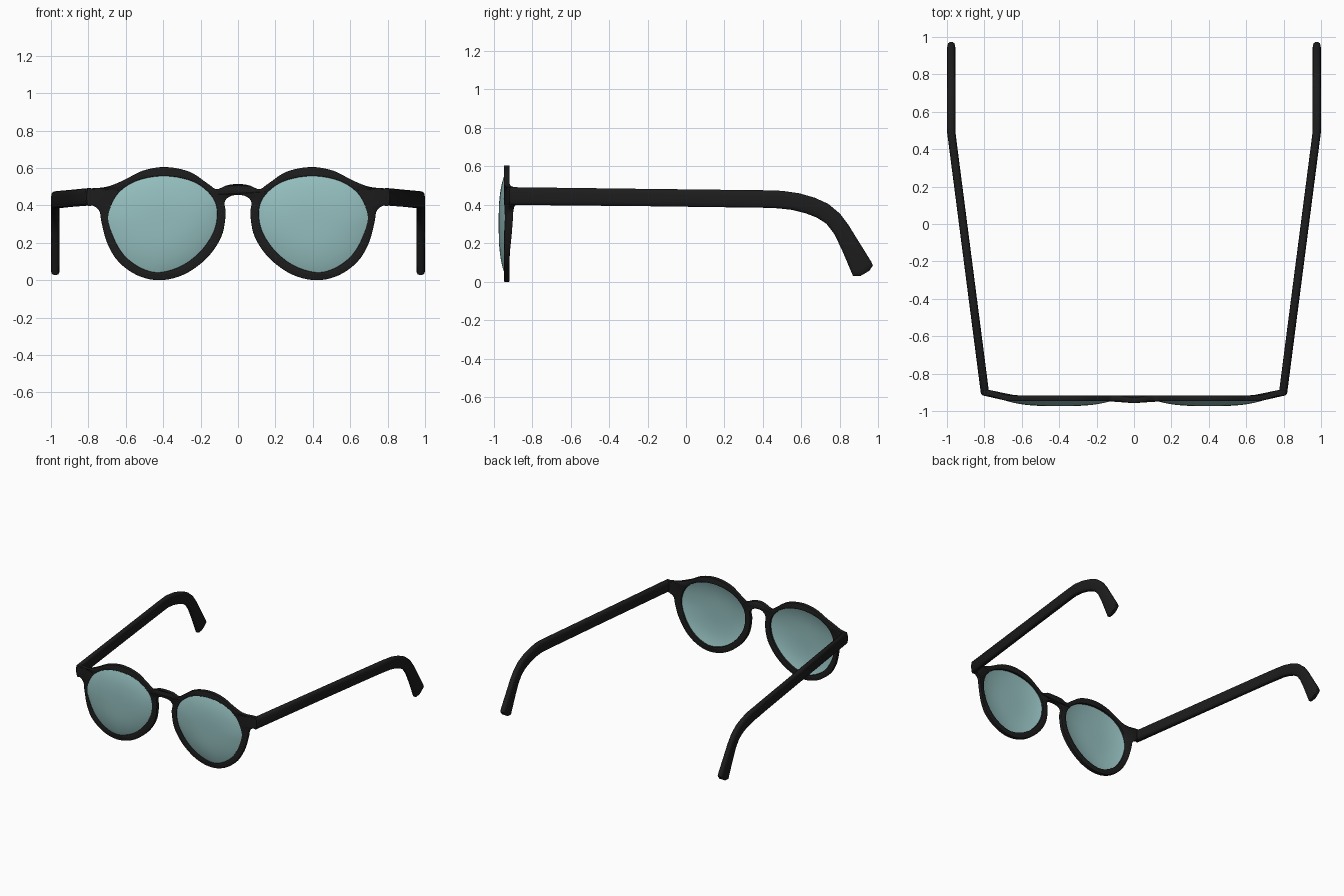
import bpy, bmesh, math
from mathutils import Vector

if "Cube" in bpy.data.objects:
    bpy.data.objects.remove(bpy.data.objects["Cube"])


def material(name, rgba):
    m = bpy.data.materials.new(name)
    m.diffuse_color = rgba
    m.use_nodes = True
    m.node_tree.nodes["Principled BSDF"].inputs["Base Color"].default_value = m.diffuse_color
    return m


BLACK = material("black_acetate", (0.012, 0.012, 0.012, 1))
TINT = material("tinted_lens", (0.30, 0.52, 0.52, 0.75))


def smooth_loop(pts, n=5):
    """Closed Catmull-Rom curve through 2D points."""
    p = [Vector(q) for q in pts]
    out = []
    for i in range(len(p)):
        a, b, c, d = (p[(i + k) % len(p)] for k in (-1, 0, 1, 2))
        for j in range(n):
            t = j / n
            out.append(0.5 * (2 * b + (c - a) * t + (2 * a - 5 * b + 4 * c - d) * t * t
                              + (3 * b - a - 3 * c + d) * t ** 3))
    return out


def finish(name, mesh, mat, angle=40):
    ob = bpy.data.objects.new(name, mesh)
    bpy.context.collection.objects.link(ob)
    mesh.materials.clear()
    mesh.materials.append(mat)
    bpy.ops.object.select_all(action='DESELECT')
    ob.select_set(True)
    bpy.context.view_layer.objects.active = ob
    bpy.ops.object.shade_smooth_by_angle(angle=math.radians(angle))
    return ob


def loft(rings, closed_start=True, closed_end=True):
    bm = bmesh.new()
    vs = [[bm.verts.new(p) for p in r] for r in rings]
    n = len(vs[0])
    for a, b in zip(vs, vs[1:]):
        for i in range(n):
            bm.faces.new((a[i], a[(i + 1) % n], b[(i + 1) % n], b[i]))
    if closed_start:
        bm.faces.new(vs[0])
    if closed_end:
        bm.faces.new(vs[-1])
    bmesh.ops.recalc_face_normals(bm, faces=bm.faces)
    me = bpy.data.meshes.new("loft")
    bm.to_mesh(me)
    bm.free()
    return me


# Outlines in the front plane (x, z), right half
LENS = [(0.39, 0.557), (0.54, 0.532), (0.645, 0.46), (0.69, 0.35), (0.67, 0.24), (0.61, 0.135),
        (0.52, 0.066), (0.42, 0.042), (0.30, 0.078), (0.20, 0.155), (0.13, 0.26), (0.112, 0.37),
        (0.145, 0.455), (0.24, 0.527)]
OUTER = [(0.06, 0.507), (0.115, 0.487), (0.16, 0.515), (0.26, 0.58), (0.39, 0.605), (0.51, 0.585),
         (0.61, 0.535), (0.70, 0.50), (0.785, 0.491), (0.806, 0.485), (0.806, 0.402),
         (0.775, 0.398), (0.741, 0.37), (0.73, 0.31), (0.70, 0.20), (0.64, 0.10), (0.54, 0.027),
         (0.42, 0.0), (0.29, 0.03), (0.17, 0.115), (0.09, 0.23), (0.066, 0.35), (0.072, 0.415),
         (0.045, 0.447)]

# Frame front: one filled outline with two lens openings
outline = ([(0, 0.515)] + OUTER + [(0, 0.456)] + [(-x, z) for x, z in reversed(OUTER)])
hole = smooth_loop(LENS)
cu = bpy.data.curves.new("front_outline", 'CURVE')
cu.dimensions = '2D'
cu.fill_mode = 'BOTH'
B = 0.004
cu.extrude, cu.bevel_depth, cu.bevel_resolution, cu.offset = 0.0115, B, 1, -B
for loop in (smooth_loop(outline), hole, [Vector((-p.x, p.y)) for p in hole]):
    s = cu.splines.new('POLY')
    s.points.add(len(loop) - 1)
    for q, p in zip(s.points, loop):
        q.co = (p.x, p.y, 0, 1)
    s.use_cyclic_u = True
tmp = bpy.data.objects.new("front_outline", cu)
bpy.context.collection.objects.link(tmp)
bpy.context.view_layer.update()
dg = bpy.context.evaluated_depsgraph_get()
me = bpy.data.meshes.new_from_object(tmp.evaluated_get(dg))
bpy.data.objects.remove(tmp)
for v in me.vertices:
    x, z, d = v.co
    ax = abs(x)
    t = min(max((ax - 0.66) / 0.13, 0), 1)
    # end pieces sweep back, bridge bows forward
    y = -0.932 + 0.03 * t * t * (3 - 2 * t) - 0.01 * max(0, math.cos(min(ax / 0.07, 1) * math.pi / 2))
    v.co = (x, y - d, z)
bm = bmesh.new()
bm.from_mesh(me)
bmesh.ops.remove_doubles(bm, verts=bm.verts, dist=1e-5)
bmesh.ops.recalc_face_normals(bm, faces=bm.faces)
bm.to_mesh(me)
bm.free()
finish("frame_front", me, BLACK)

# Lenses: thin shells domed forward
C = Vector((0.40, 0.305))


def lens_ring(side, s, y0):
    y = y0 - 0.032 * (1 - s ** 3)
    return [(side * (C.x + (p.x - C.x) * s * 1.015), y, C.y + (p.y - C.y) * s * 1.015) for p in hole]


# Temples: (y, top z, bottom z, lean) stations, rounded section
STATIONS = [((-0.918, 0.485), (-0.918, 0.405)), ((-0.908, 0.492), (-0.908, 0.40)),
            ((-0.2, 0.483), (-0.2, 0.393)), ((0.40, 0.476), (0.40, 0.385)),
            ((0.50, 0.473), (0.48, 0.382)), ((0.59, 0.46), (0.55, 0.374)),
            ((0.67, 0.437), (0.62, 0.357)), ((0.74, 0.405), (0.68, 0.334)),
            ((0.80, 0.355), (0.73, 0.302)), ((0.845, 0.295), (0.77, 0.25)),
            ((0.89, 0.222), (0.81, 0.168)), ((0.963, 0.105), (0.862, 0.045)),
            ((0.972, 0.085), (0.869, 0.029)), ((0.953, 0.057), (0.905, 0.029))]


def temple_ring(side, top, bot, w):
    top, bot = Vector(top), Vector(bot)
    mid, half = (top + bot) / 2, (top - bot) / 2
    ring = []
    for k in range(16):
        a = 2 * math.pi * (k + 0.5) / 16
        c, s = math.cos(a), math.sin(a)
        u = math.copysign(abs(c) ** 0.6, c)
        h = math.copysign(abs(s) ** 0.6, s) / math.sin(math.pi * 7 / 16) ** 0.6
        p = mid + half * h
        x = 0.796 + 0.181 * min((p.x + 0.91) / 1.40, 1)
        ring.append((side * (x + w * u), p.x, p.y))
    return ring


for side, label in ((1, "right"), (-1, "left")):
    steps = [1, 0.95, 0.88, 0.8, 0.7, 0.58, 0.45, 0.3, 0.15, 0.04]
    rings = [lens_ring(side, s, -0.932) for s in reversed(steps)]
    rings += [lens_ring(side, s, -0.942) for s in steps]
    finish(label + "_lens", loft(rings), TINT)
    n = len(STATIONS)
    rings = [temple_ring(side, t, b, 0.014 if i in (0, n - 1) else 0.0225)
             for i, (t, b) in enumerate(STATIONS)]
    finish(label + "_temple", loft(rings), BLACK)
